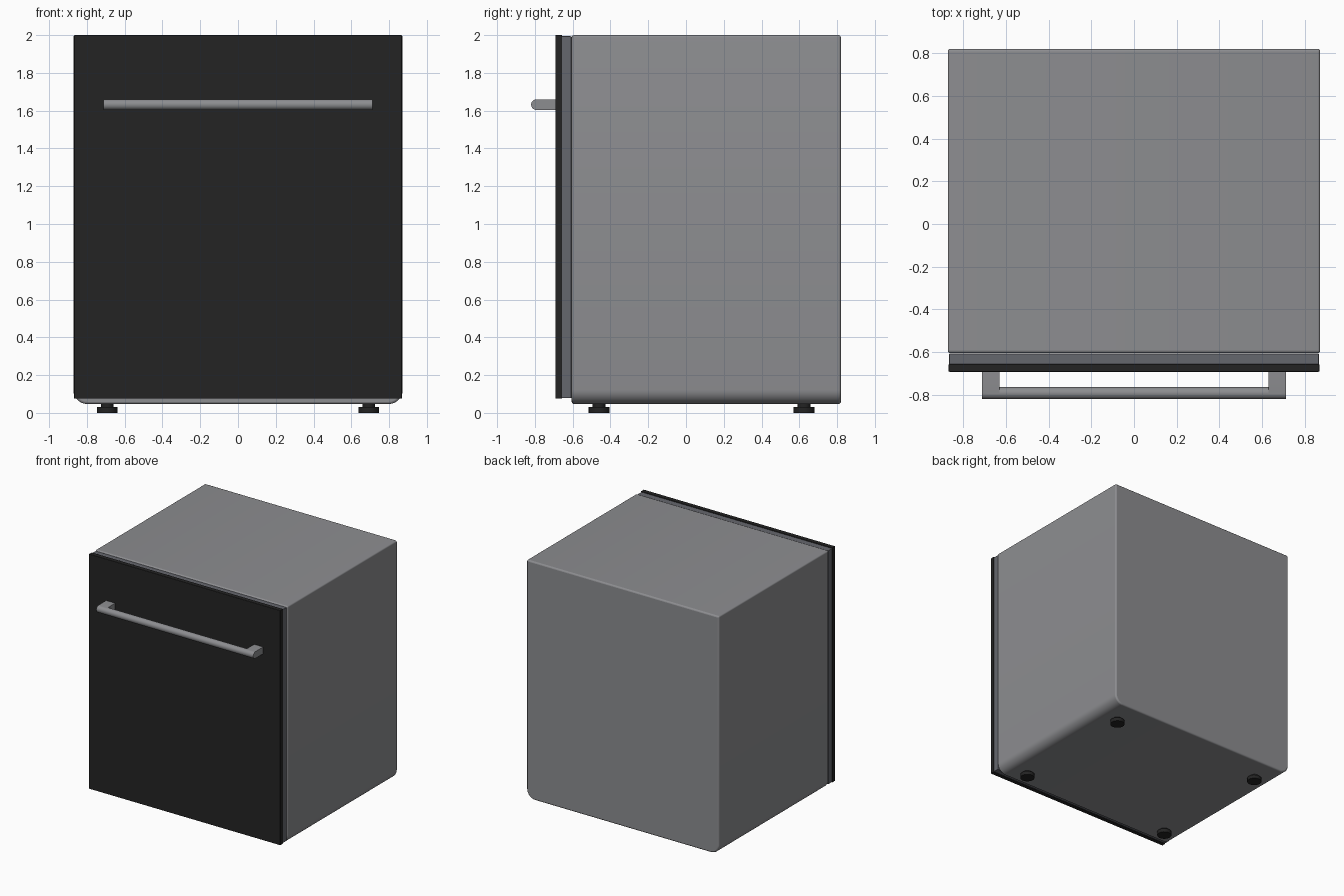
import bpy, bmesh, math

if "Cube" in bpy.data.objects:
    bpy.data.objects.remove(bpy.data.objects["Cube"])


def material(name, rgb):
    m = bpy.data.materials.new(name)
    m.diffuse_color = (*rgb, 1)
    m.use_nodes = True
    m.node_tree.nodes["Principled BSDF"].inputs["Base Color"].default_value = m.diffuse_color
    return m


STEEL = material("steel grey", (0.265, 0.267, 0.28))
LINER = material("dark grey", (0.13, 0.135, 0.155))
BLACK = material("black", (0.017, 0.017, 0.017))


def finish(name, bm, mat, bevel=0.0, segments=3):
    bmesh.ops.recalc_face_normals(bm, faces=bm.faces)
    me = bpy.data.meshes.new(name)
    bm.to_mesh(me)
    bm.free()
    ob = bpy.data.objects.new(name, me)
    bpy.context.collection.objects.link(ob)
    me.materials.append(mat)
    bpy.context.view_layer.objects.active = ob
    ob.select_set(True)
    if bevel:
        mod = ob.modifiers.new("soft edges", 'BEVEL')
        mod.width = bevel
        mod.segments = segments
        mod.limit_method = 'ANGLE'
        mod.angle_limit = math.radians(50)
    bpy.ops.object.shade_smooth_by_angle(angle=math.radians(35))
    ob.select_set(False)
    return ob


def box(name, lo, hi, mat, bevel=0.0):
    bm = bmesh.new()
    bmesh.ops.create_cube(bm, size=1)
    for v in bm.verts:
        v.co = [a + (b - a) * (c + 0.5) for a, b, c in zip(lo, hi, v.co)]
    return finish(name, bm, mat, bevel)


def prism(name, points, direction, mat, bevel=0.0):
    """Extrude a closed outline along a direction."""
    bm = bmesh.new()
    face = bm.faces.new([bm.verts.new(p) for p in points])
    out = bmesh.ops.extrude_face_region(bm, geom=[face])
    moved = [g for g in out["geom"] if isinstance(g, bmesh.types.BMVert)]
    bmesh.ops.translate(bm, verts=moved, vec=direction)
    return finish(name, bm, mat, bevel)


def arc(cx, cz, r, start, end, n):
    return [(cx + r * math.cos(math.radians(start + (end - start) * i / n)),
             cz + r * math.sin(math.radians(start + (end - start) * i / n)))
            for i in range(n + 1)]


# Cabinet: outline with large lower corners and tight upper ones
X, Z0, Z1, R, r = 0.872, 0.047, 2.0, 0.075, 0.012
outline = (arc(X - R, Z0 + R, R, -90, 0, 10) + arc(X - r, Z1 - r, r, 0, 90, 4)
           + arc(-X + r, Z1 - r, r, 90, 180, 4) + arc(-X + R, Z0 + R, R, 180, 270, 10))
prism("cabinet", [(x, -0.605, z) for x, z in outline], (0, 1.425, 0), STEEL, 0.012)

# Door: inner liner and black front panel
box("door_liner", (-0.866, -0.66, 0.078), (0.866, -0.607, 1.994), LINER, 0.004)
box("door_front", (-0.868, -0.692, 0.075), (0.868, -0.656, 2.0), BLACK, 0.003)

# Handle: round-fronted bar with a matching post at each end
ZC, HR = 1.632, 0.028
nose = arc(-0.792, ZC, HR, 90, 270, 12)
bar = nose + arc(-0.792, ZC, HR, 270, 450, 12)[1:-1]
prism("handle_bar", [(-0.69, y, z) for y, z in bar], (1.38, 0, 0), STEEL)
post = nose + [(-0.688, ZC - HR), (-0.688, ZC + HR)]
for side, x in (("left", -0.712), ("right", 0.63)):
    prism("handle_post_" + side, [(x, y, z) for y, z in post], (0.082, 0, 0), STEEL)

# Feet: wide pad with a narrower stem
for x in (-0.692, 0.692):
    for y in (-0.46, 0.625):
        bm = bmesh.new()
        for radius, low, high in ((0.055, 0.0, 0.03), (0.034, 0.028, 0.06)):
            made = bmesh.ops.create_cone(bm, cap_ends=True, segments=24, radius1=radius,
                                         radius2=radius, depth=high - low)
            bmesh.ops.translate(bm, verts=made["verts"], vec=(x, y, (low + high) / 2))
        finish("foot_%s_%s" % ("front" if y < 0 else "back", "left" if x < 0 else "right"),
               bm, BLACK)
